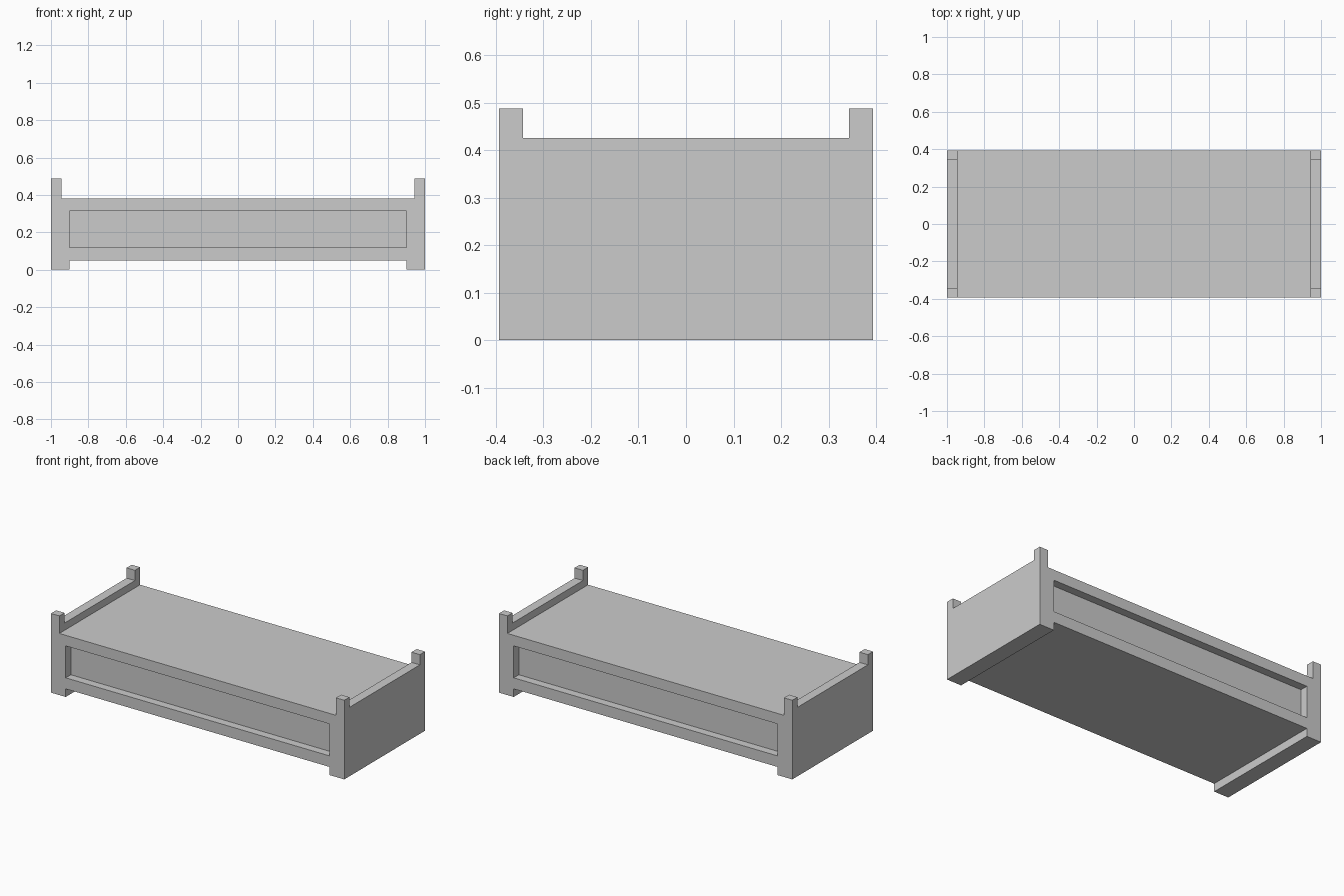
import bpy
import bmesh

if "Cube" in bpy.data.objects:
    bpy.data.objects.remove(bpy.data.objects["Cube"])

HALF_Y = 0.393


def prism(name, profile, y0, y1):
    """Extrude an x-z outline from y0 to y1."""
    bm = bmesh.new()
    face = bm.faces.new([bm.verts.new((x, y0, z)) for x, z in profile])
    ext = bmesh.ops.extrude_face_region(bm, geom=[face])
    verts = [v for v in ext["geom"] if isinstance(v, bmesh.types.BMVert)]
    bmesh.ops.translate(bm, verts=verts, vec=(0, y1 - y0, 0))
    bmesh.ops.recalc_face_normals(bm, faces=bm.faces)
    mesh = bpy.data.meshes.new(name)
    bm.to_mesh(mesh)
    bm.free()
    obj = bpy.data.objects.new(name, mesh)
    bpy.context.collection.objects.link(obj)
    return obj


def box(name, x0, x1, y0, y1, z0, z1):
    return prism(name, [(x0, z0), (x1, z0), (x1, z1), (x0, z1)], y0, y1)


def cut(target, cutter):
    """Subtract the cutter, apply, and remove it."""
    mod = target.modifiers.new("cut", "BOOLEAN")
    mod.operation = "DIFFERENCE"
    mod.solver = "EXACT"
    mod.object = cutter
    bpy.context.view_layer.objects.active = target
    bpy.ops.object.modifier_apply(modifier=mod.name)
    bpy.data.objects.remove(cutter, do_unlink=True)


# Bed frame: front outline with feet, raised ends and flat deck
right_half = [(0.9, 0.05), (0.9, 0), (1, 0), (1, 0.488), (0.943, 0.488), (0.943, 0.38)]
outline = right_half + [(-x, z) for x, z in reversed(right_half)]
frame = prism("bed_frame", outline, -HALF_Y, HALF_Y)

# Lower the end boards between the corner posts
for s in (-1, 1):
    x0, x1 = sorted((s * 0.9, s * 1.1))
    cut(frame, box("end_notch", x0, x1, -0.343, 0.343, 0.425, 0.6))

# Recessed panels on the front and back
for s in (-1, 1):
    y0, y1 = sorted((s * (HALF_Y - 0.05), s * 0.5))
    cut(frame, box("panel_recess", -0.9, 0.9, y0, y1, 0.118, 0.315))
